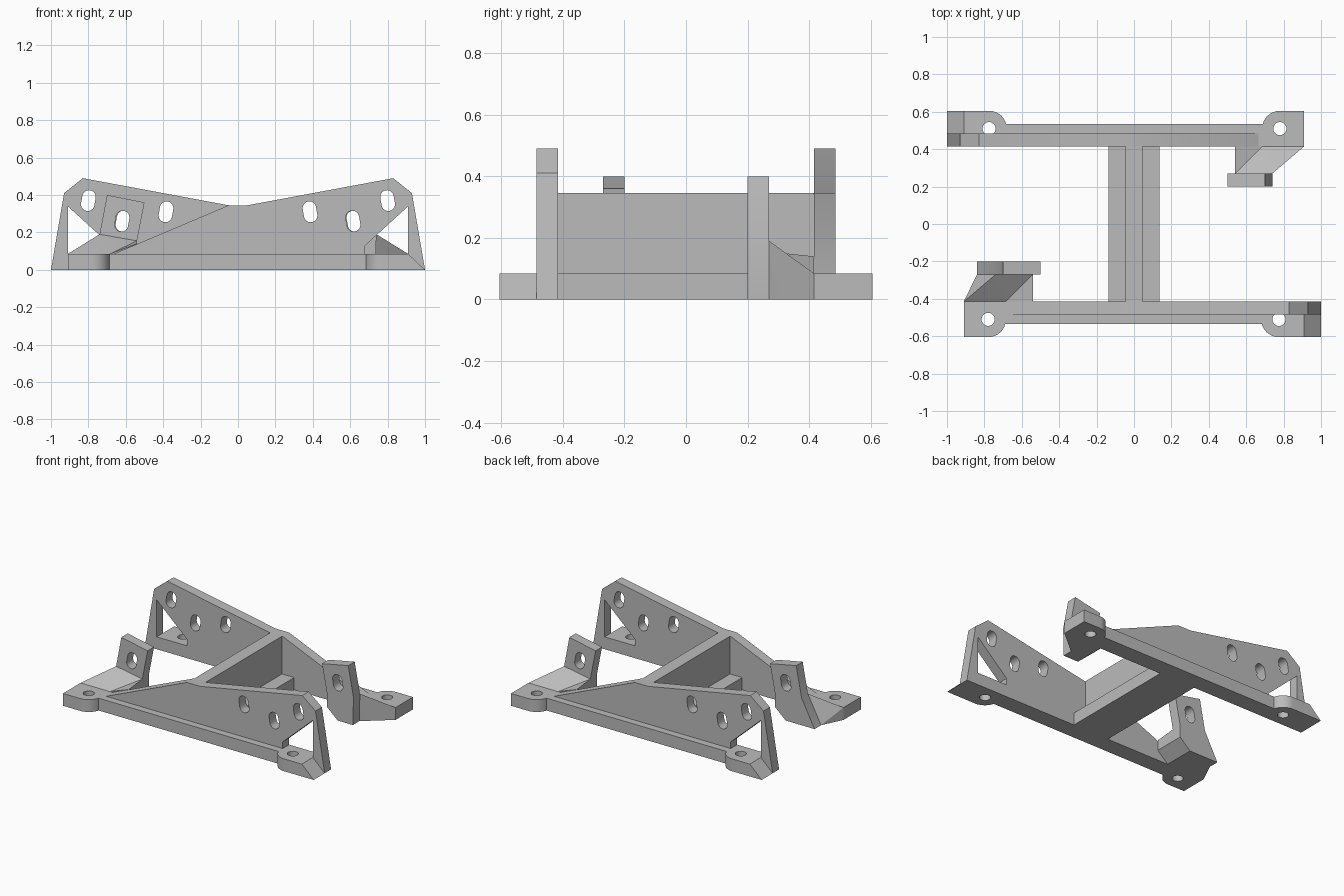
import bpy, bmesh
from math import cos, sin, pi, radians
from mathutils import Matrix, Vector

cube = bpy.data.objects.get("Cube")
if cube:
    bpy.data.objects.remove(cube, do_unlink=True)

grey = bpy.data.materials.new("plain grey")
grey.use_nodes = True
COLOUR = (0.5, 0.5, 0.5, 1)
grey.diffuse_color = COLOUR
grey.node_tree.nodes["Principled BSDF"].inputs["Base Color"].default_value = COLOUR

BASE = 0.085                    # thickness of the foot rails
INNER, OUTER = -0.415, -0.485   # faces of the upright plate
HALF_TURN = Matrix.Rotation(pi, 4, 'Z')


def finish(name, bm, turned=False):
    bmesh.ops.recalc_face_normals(bm, faces=bm.faces)
    if turned:
        bm.transform(HALF_TURN)
    mesh = bpy.data.meshes.new(name)
    bm.to_mesh(mesh)
    bm.free()
    obj = bpy.data.objects.new(name, mesh)
    bpy.context.collection.objects.link(obj)
    mesh.materials.append(grey)
    return obj


def prism(points, offset):
    """Extrude a flat outline along an offset."""
    bm = bmesh.new()
    face = bm.faces.new([bm.verts.new(p) for p in points])
    out = bmesh.ops.extrude_face_region(bm, geom=[face])
    moved = [v for v in out["geom"] if isinstance(v, bmesh.types.BMVert)]
    bmesh.ops.translate(bm, verts=moved, vec=Vector(offset))
    return bm


def upright(profile, y0, y1):
    return prism([(x, y0, z) for x, z in profile], (0, y1 - y0, 0))


def add_hull(bm, points):
    verts = [bm.verts.new(p) for p in points]
    bmesh.ops.convex_hull(bm, input=verts)


def arc(cx, cy, r, start, end, steps=12):
    angles = [radians(start + (end - start) * i / steps) for i in range(steps + 1)]
    return [(cx + r * cos(a), cy + r * sin(a)) for a in angles]


def cut(obj, cutters):
    for bm in cutters:
        cutter = finish("cutter", bm)
        cutter.hide_render = True
        mod = obj.modifiers.new("cut", 'BOOLEAN')
        mod.operation, mod.solver, mod.object = 'DIFFERENCE', 'EXACT', cutter
        bpy.context.view_layer.objects.active = obj
        bpy.ops.object.modifier_apply(modifier=mod.name)
        bpy.data.objects.remove(cutter, do_unlink=True)


def slot(x, z, lean, y0=-0.7, y1=-0.1):
    """Long rounded hole, leaning from the vertical."""
    r, h = 0.036, 0.02
    shape = arc(0, h, r, 0, 180) + arc(0, -h, r, 180, 360)
    c, s = cos(lean), sin(lean)
    return upright([(x + u * c - v * s, z + u * s + v * c) for u, v in shape], y0, y1)


def bolt_hole(x):
    return prism([(px, py, -0.1) for px, py in arc(x, -0.51, 0.035, 0, 345, 23)], (0, 0, 0.3))


LEAN = radians(10)
parts = []
for side, turned, toe in (("front", False, -0.84), ("back", True, -0.735)):
    # foot rail with rounded ears and one sloping end
    outline = [(-0.91, INNER), (-0.91, -0.605)]
    outline += arc(-0.78, -0.51, 0.095, -90, -15)
    outline += arc(0.775, -0.51, 0.095, 195, 270)
    outline += [(0.91, -0.605), (0.91, INNER)]
    bm = prism([(x, y, 0) for x, y in outline], (0, 0, BASE))
    for v in bm.verts:
        if v.co.x > 0.9 and v.co.z < 0.01:
            v.co.x = 1.0
    rail = finish(side + "_rail", bm)
    cut(rail, [bolt_hole(-0.78), bolt_hole(0.775)])

    # upright plate with a triangular window over the ear
    profile = [(-0.665, BASE), (-0.05, 0.345), (0.05, 0.345), (0.83, 0.49), (0.93, 0.41),
               (1, 0), (0.91, BASE), (0.91, 0.34), (0.68, 0.13), (0.68, BASE)]
    plate = finish(side + "_plate", upright(profile, INNER, OUTER))
    cut(plate, [slot(x, z, LEAN) for x, z in ((0.8, 0.37), (0.615, 0.26), (0.385, 0.31))])

    # raised tab
    profile = [(-0.7, 0.4), (-0.5, 0.36), (-0.54, 0.155), (-0.54, 0.07),
               (-0.62, 0), (toe, 0), (-0.74, 0.19)]
    tab = finish(side + "_tab", upright(profile, -0.2, -0.27))
    cut(tab, [slot(-0.62, 0.26, -LEAN)])

    # sloping arm joining the tab to the rail
    bm = bmesh.new()
    low, high = (-0.685, INNER, BASE), (-0.54, -0.27, 0.155)
    under = [(-0.62, INNER, 0), (-0.62, -0.27, 0), (-0.54, -0.27, 0.07)]
    add_hull(bm, [(-0.91, INNER, 0), (-0.91, INNER, BASE), low, high,
                  (-0.74, -0.27, 0.19), (toe, -0.27, 0)] + under)
    add_hull(bm, [low, high, (-0.54, INNER, 0.14), (-0.54, INNER, 0.07)] + under)
    arm = finish(side + "_arm", bm)

    for obj in (rail, plate, tab, arm):
        if turned:
            obj.data.transform(HALF_TURN)
        parts.append(obj)

# cross beam and the wall standing on it
for name, half, z0, z1 in (("cross_beam", 0.137, 0, BASE), ("cross_wall", 0.045, BASE, 0.345)):
    corners = [(-half, INNER, z0), (half, INNER, z0), (half, -INNER, z0), (-half, -INNER, z0)]
    parts.append(finish(name, prism(corners, (0, 0, z1 - z0))))

# smooth the rounded ears and holes, keep hard edges
bpy.ops.object.select_all(action='DESELECT')
for obj in parts:
    obj.select_set(True)
bpy.context.view_layer.objects.active = parts[0]
bpy.ops.object.shade_smooth_by_angle(angle=radians(25))
